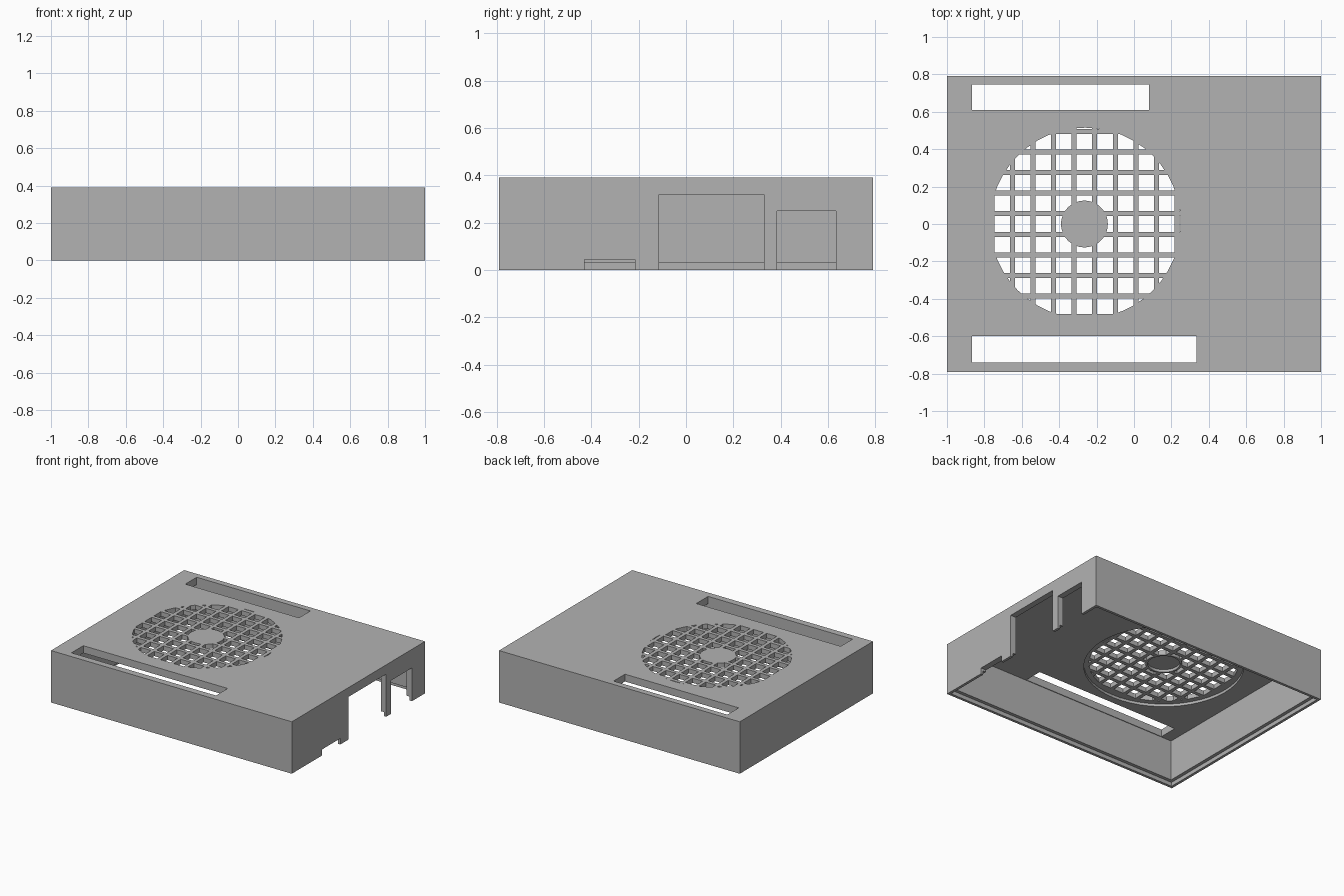
import bpy
import bmesh
from mathutils import Matrix, Vector

old = bpy.data.objects.get("Cube")
if old:
    bpy.data.objects.remove(old, do_unlink=True)

LENGTH, WIDTH, HEIGHT = 2.0, 1.58, 0.39
WALL, LIP, STEP = 0.045, 0.02, 0.03
CEILING = 0.335            # underside of the top plate
GRILLE = 0.355             # underside of the fan grille
FAN = Vector((-0.265, 0.0))
PITCH, HOLE = 0.11, 0.083

grey = bpy.data.materials.new("plain_grey")
grey.use_nodes = True
grey.diffuse_color = (0.45, 0.45, 0.45, 1)
grey.node_tree.nodes["Principled BSDF"].inputs["Base Color"].default_value = (0.45, 0.45, 0.45, 1)


def make_object(name, bm):
    mesh = bpy.data.meshes.new(name)
    bm.to_mesh(mesh)
    bm.free()
    mesh.materials.append(grey)
    obj = bpy.data.objects.new(name, mesh)
    bpy.context.collection.objects.link(obj)
    return obj


def add_box(bm, low, high):
    low, high = Vector(low), Vector(high)
    matrix = Matrix.Translation((low + high) / 2) @ Matrix.Diagonal((*(high - low), 1))
    bmesh.ops.create_cube(bm, size=1, matrix=matrix)


def box(name, low, high):
    bm = bmesh.new()
    add_box(bm, low, high)
    return make_object(name, bm)


def cylinder(name, center, radius, bottom, top):
    bm = bmesh.new()
    bmesh.ops.create_cone(bm, cap_ends=True, segments=48, radius1=radius, radius2=radius,
                          depth=top - bottom,
                          matrix=Matrix.Translation((center[0], center[1], (top + bottom) / 2)))
    return make_object(name, bm)


def combine(target, cutter, operation="DIFFERENCE"):
    """Apply a boolean and discard the cutter."""
    cutter.hide_render = True
    mod = target.modifiers.new("cut", "BOOLEAN")
    mod.operation, mod.object, mod.solver = operation, cutter, "EXACT"
    bpy.context.view_layer.update()
    graph = bpy.context.evaluated_depsgraph_get()
    mesh = bpy.data.meshes.new_from_object(target.evaluated_get(graph))
    target.modifiers.clear()
    target.data = mesh
    bpy.data.objects.remove(cutter, do_unlink=True)


def inset_box(name, inset, bottom, top):
    x, y = LENGTH / 2 - inset, WIDTH / 2 - inset
    return box(name, (-x, -y, bottom), (x, y, top))


# Hollow cover, open below, with a stepped rim
cover = inset_box("case_cover", 0, 0, HEIGHT)
combine(cover, inset_box("cavity_cutter", WALL, -0.1, CEILING))
combine(cover, inset_box("rim_cutter", LIP, -0.2, STEP))

# Long slots in the top plate
for x_end, y_low, y_high in ((0.335, -0.74, -0.60), (0.08, 0.61, 0.745)):
    combine(cover, box("slot_cutter", (-0.865, y_low, CEILING - 0.04), (x_end, y_high, 0.5)))

# Port openings in the +x wall
for y_low, y_high, top in ((-0.43, -0.215, 0.045), (-0.115, 0.33, 0.32), (0.385, 0.635, 0.25)):
    combine(cover, box("port_cutter", (0.9, y_low, -0.3), (1.1, y_high, top)))

# Round recess below the fan grille
combine(cover, cylinder("recess_cutter", FAN, 0.545, 0.2, GRILLE))

# Square vents, trimmed to the fan circle and kept clear of the hub
bm = bmesh.new()
for i in range(-5, 6):
    for j in range(-5, 6):
        x, y = FAN.x + i * PITCH, FAN.y + j * PITCH
        add_box(bm, (x - HOLE / 2, y - HOLE / 2, 0.25), (x + HOLE / 2, y + HOLE / 2, 0.5))
vents = make_object("vent_cutter", bm)
combine(vents, cylinder("fan_circle", FAN + Vector((0.005, 0.005)), 0.51, 0.22, 0.45), "INTERSECT")
combine(vents, cylinder("hub_keeper", FAN, 0.125, 0.1, 0.6))
combine(cover, vents)

# Shallow hollow under the hub
combine(cover, cylinder("hub_cutter", FAN, 0.11, 0.2, HEIGHT - 0.015))

for polygon in cover.data.polygons:
    polygon.use_smooth = False
    polygon.material_index = 0
